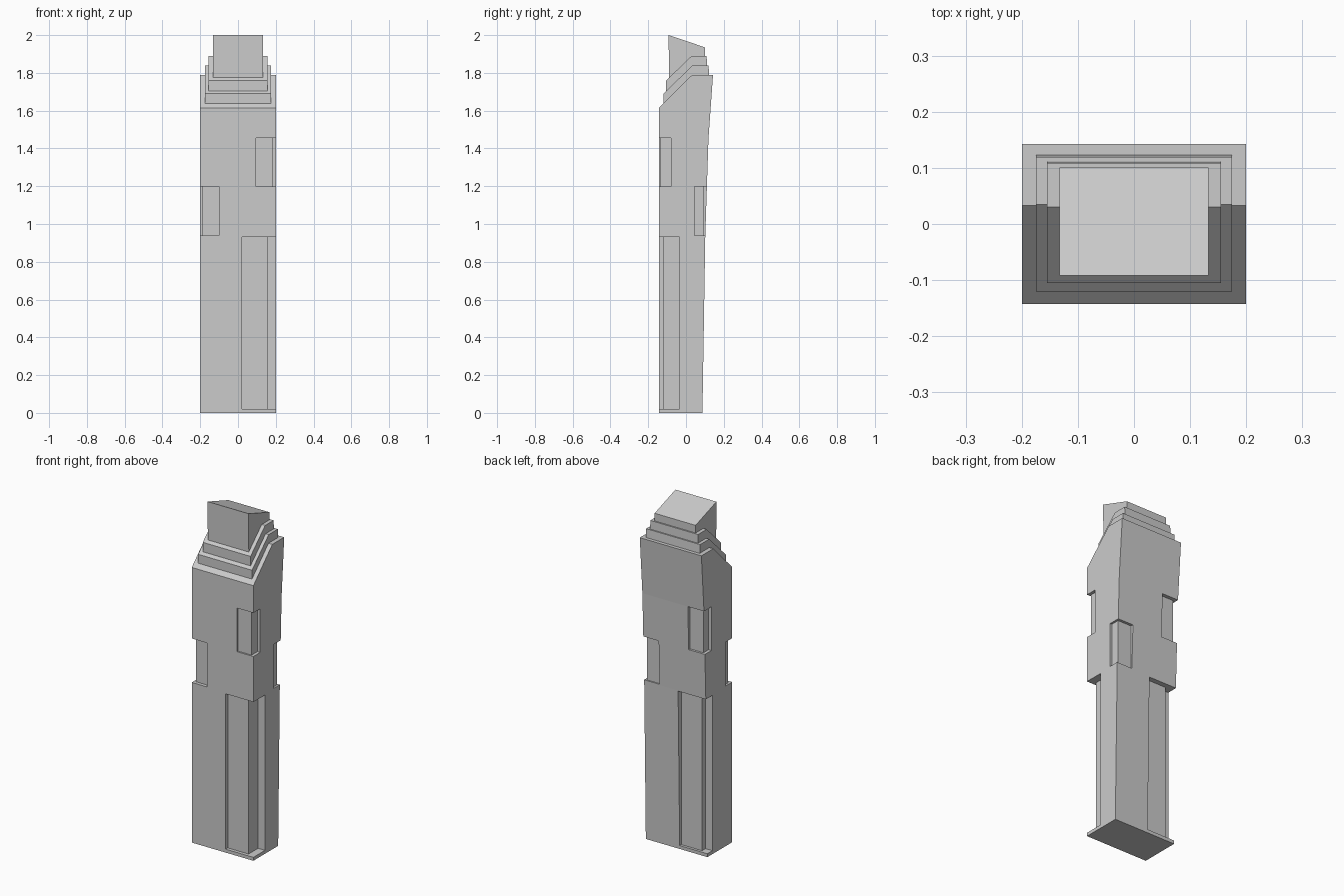
import bpy, bmesh

if "Cube" in bpy.data.objects:
    bpy.data.objects.remove(bpy.data.objects["Cube"])


def make_object(name, bm):
    bmesh.ops.recalc_face_normals(bm, faces=bm.faces)
    mesh = bpy.data.meshes.new(name)
    bm.to_mesh(mesh)
    bm.free()
    obj = bpy.data.objects.new(name, mesh)
    bpy.context.collection.objects.link(obj)
    return obj


def extrude_profile(name, half_width, profile):
    """Side profile of (y, z) points, extruded across x."""
    bm = bmesh.new()
    left = [bm.verts.new((-half_width, y, z)) for y, z in profile]
    right = [bm.verts.new((half_width, y, z)) for y, z in profile]
    bm.faces.new(left)
    bm.faces.new(right)
    n = len(profile)
    for i in range(n):
        j = (i + 1) % n
        bm.faces.new((left[i], left[j], right[j], right[i]))
    return make_object(name, bm)


def cut_box(target, x0, x1, y0, y1, z0, z1):
    """Subtract an axis-aligned box from the target."""
    bm = bmesh.new()
    bmesh.ops.create_cube(bm, size=1)
    for v in bm.verts:
        v.co = (x1 if v.co.x > 0 else x0, y1 if v.co.y > 0 else y0, z1 if v.co.z > 0 else z0)
    cutter = make_object("notch_cutter", bm)
    cutter.hide_render = True
    mod = target.modifiers.new("notch", 'BOOLEAN')
    mod.operation, mod.solver, mod.object = 'DIFFERENCE', 'EXACT', cutter
    bpy.context.view_layer.objects.active = target
    bpy.ops.object.modifier_apply(modifier=mod.name)
    bpy.data.objects.remove(cutter)


def corner_notch(target, sx, sy, x_edge, x_floor, y_edge, y_floor, z0, z1):
    """Recess both faces of one vertical corner; distances measured from the axis."""
    far = 0.3
    for x, y in ((x_edge, y_floor), (x_floor, y_edge)):
        xs = sorted((sx * x, sx * far))
        ys = sorted((sy * y, sy * far))
        cut_box(target, *xs, *ys, z0, z1)


# Main shaft: flat front, back leaning outward, chamfered shoulder
shaft = extrude_profile("tower_shaft", 0.2, [
    (-0.143, 0), (0.087, 0), (0.102, 0.935), (0.119, 1.455), (0.143, 1.79),
    (0.033, 1.79), (-0.143, 1.615)])

# Tall recesses on two opposite corners
corner_notch(shaft, 1, -1, 0.02, 0.155, 0.035, 0.123, 0.02, 0.932)
corner_notch(shaft, -1, 1, 0.02, 0.155, 0.04, 0.072, 0.02, 0.932)
# Short recesses on the other two corners
corner_notch(shaft, -1, -1, 0.1, 0.188, 0.08, 0.123, 0.94, 1.198)
corner_notch(shaft, 1, 1, 0.1, 0.188, 0.045, 0.095, 0.94, 1.198)
# Upper short recesses
corner_notch(shaft, 1, -1, 0.095, 0.182, 0.08, 0.134, 1.199, 1.455)
corner_notch(shaft, -1, 1, 0.095, 0.182, 0.05, 0.098, 1.199, 1.455)

# Stepped crown tiers, each following the shoulder below
extrude_profile("lower_tier", 0.175, [
    (-0.12, 1.63), (0.035, 1.785), (0.123, 1.785), (0.119, 1.84), (0.035, 1.84), (-0.12, 1.69)])
extrude_profile("middle_tier", 0.155, [
    (-0.105, 1.695), (0.035, 1.83), (0.112, 1.83), (0.109, 1.89), (0.03, 1.89), (-0.105, 1.76)])

# Cap block with sloping roof
extrude_profile("roof_cap", 0.133, [
    (-0.09, 1.765), (0.03, 1.88), (0.101, 1.88), (0.101, 1.935), (-0.092, 2.0)])
